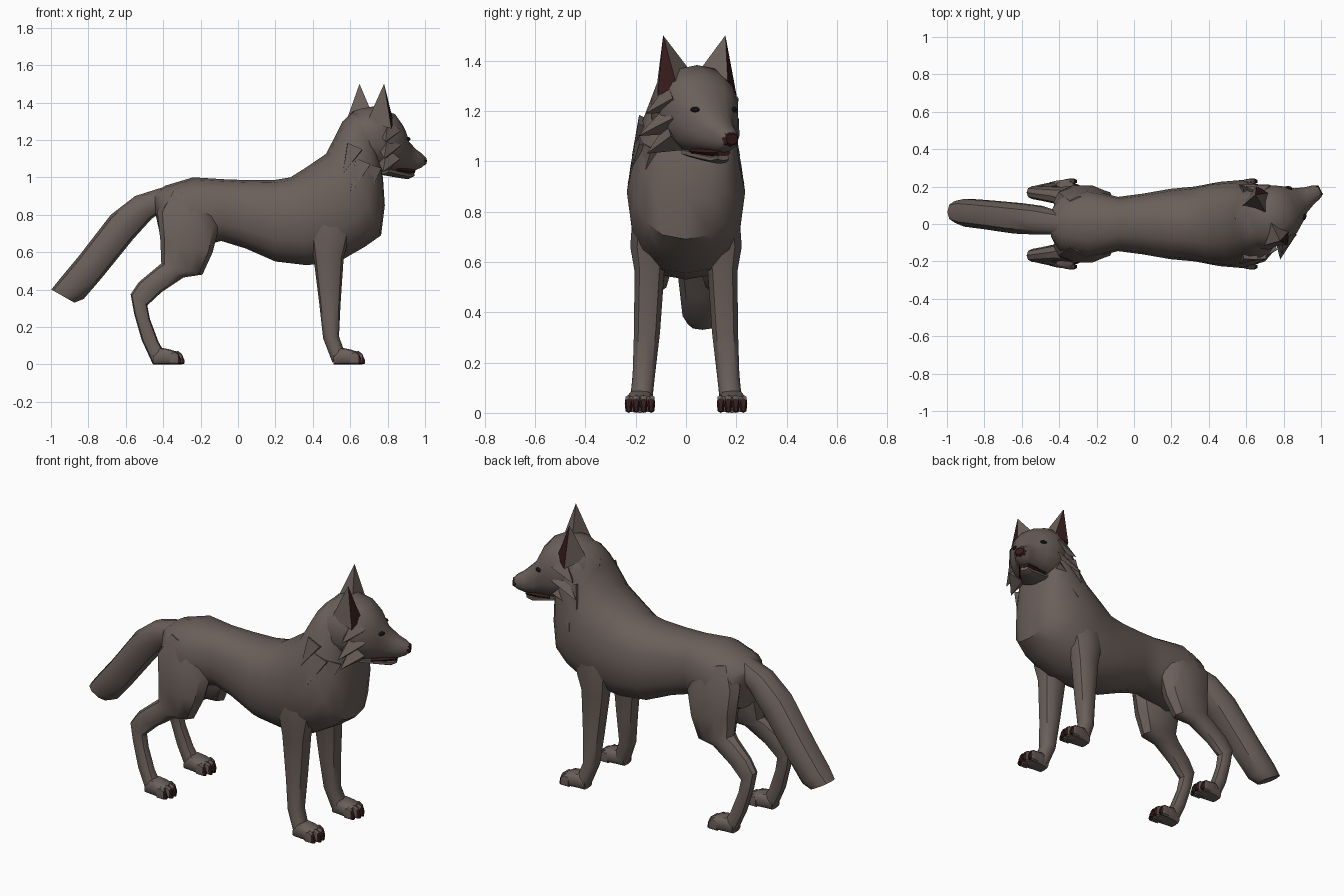
import bpy, bmesh, math
from mathutils import Matrix, Vector

if "Cube" in bpy.data.objects:
    bpy.data.objects.remove(bpy.data.objects["Cube"])


def material(name, rgb):
    m = bpy.data.materials.new(name)
    m.diffuse_color = (*rgb, 1)
    m.use_nodes = True
    m.node_tree.nodes["Principled BSDF"].inputs["Base Color"].default_value = m.diffuse_color
    return m


FUR = material("grey brown fur", (0.145, 0.115, 0.103))
DARK = material("dark red brown", (0.035, 0.011, 0.011))
BLACK = material("black eye", (0.008, 0.006, 0.006))
# The head is turned towards +y: local x is forward, local y is sideways
HEAD = Matrix.Translation((0.71, 0.03, 0)) @ Matrix.Rotation(math.radians(28), 4, 'Z')
WORLD = Matrix.Identity(4)


def finish(name, bm, mats, frame=WORLD, angle=40):
    bmesh.ops.recalc_face_normals(bm, faces=bm.faces[:])
    me = bpy.data.meshes.new(name)
    bm.to_mesh(me)
    bm.free()
    for m in mats:
        me.materials.append(m)
    ob = bpy.data.objects.new(name, me)
    bpy.context.collection.objects.link(ob)
    ob.matrix_world = frame
    bpy.ops.object.select_all(action='DESELECT')
    ob.select_set(True)
    bpy.context.view_layer.objects.active = ob
    if angle:
        bpy.ops.object.shade_smooth_by_angle(angle=math.radians(angle))
    return ob


def loft(name, rings, mats=(FUR,), n=12, frame=WORLD, side=1, power=0.85, rule=None):
    """Each ring: one outline point (x, z), the opposite one (x, z), centre y, half width."""
    bm = bmesh.new()
    loops = []
    for px, pz, qx, qz, y, w in rings:
        loop = []
        for i in range(n):
            t = 2 * math.pi * i / n
            c, s = (math.copysign(abs(v) ** power, v) for v in (math.cos(t), math.sin(t)))
            loop.append(bm.verts.new(((px + qx) / 2 + c * (px - qx) / 2, side * (y + s * w),
                                      (pz + qz) / 2 + c * (pz - qz) / 2)))
        loops.append(loop)
    for a, b in zip(loops, loops[1:]):
        for i in range(n):
            j = (i + 1) % n
            bm.faces.new((a[i], a[j], b[j], b[i]))
    bm.faces.new(loops[0])
    bm.faces.new(loops[-1])
    if rule:
        for f in bm.faces:
            f.material_index = int(rule(f.calc_center_median()))
    return finish(name, bm, mats, frame)


def upright(rows, y=0):
    """Rings standing upright: (x, top, bottom, half width)."""
    return [(x, t, x, b, y, w) for x, t, b, w in rows]


def tuft(name, base, tip, r, frame, side):
    """Flattened pointed lock of fur."""
    a, b = (Vector((p[0], side * p[1], p[2])) for p in (base, tip))
    d = b - a
    bm = bmesh.new()
    bmesh.ops.create_cone(bm, cap_ends=True, segments=4, radius1=r, radius2=0, depth=d.length,
                          matrix=Matrix.Translation((a + b) / 2) @ d.to_track_quat('Z', 'Y').to_matrix().to_4x4())
    return finish(name, bm, [FUR], frame, 0)


# Body and neck in one skin, rump to throat
loft("body", [
    (-.445, .915, -.44, .80, 0, .07), (-.39, .955, -.41, .66, 0, .15),
    (-.24, 1.0, -.27, .61, 0, .185), (-.08, .99, -.09, .66, 0, .145),
    (.05, .985, .04, .62, 0, .162), (.19, .985, .20, .55, 0, .188),
    (.28, 1.0, .37, .53, 0, .20), (.36, 1.05, .55, .555, 0, .225),
    (.47, 1.125, .68, .63, 0, .235), (.53, 1.24, .765, .69, 0, .215),
    (.56, 1.30, .785, .85, .01, .19), (.61, 1.345, .775, 1.0, .02, .17),
    (.68, 1.36, .76, 1.07, .03, .14)], n=16)

# Tail, swinging slightly to one side
loft("tail", [
    (-.36, .96, -.40, .82, 0, .06), (-.55, .90, -.46, .78, .02, .08),
    (-.68, .80, -.56, .67, .03, .085), (-.85, .58, -.73, .46, .05, .08),
    (-.95, .46, -.825, .35, .06, .077), (-.998, .40, -.875, .33, .065, .06)], n=10)

for side, tag in ((1, "left"), (-1, "right")):
    # Hind leg: thigh, shank, hock and cannon
    loft(f"{tag}_hind_leg", [
        (-.36, .93, -.17, .90, .08, .07), (-.432, .82, -.10, .74, .115, .085),
        (-.415, .66, -.135, .60, .125, .085), (-.41, .54, -.19, .48, .14, .065),
        (-.44, .515, -.29, .465, .15, .05), (-.53, .44, -.41, .385, .162, .04),
        (-.574, .375, -.485, .315, .168, .036), (-.555, .27, -.47, .24, .172, .034),
        (-.515, .13, -.425, .12, .18, .036), (-.455, .0, -.39, .06, .183, .042)],
        n=10, side=side)
    # Front leg
    loft(f"{tag}_front_leg", [
        (.38, .80, .62, .80, .13, .085), (.39, .66, .59, .66, .14, .085),
        (.405, .56, .565, .57, .145, .062), (.435, .32, .548, .32, .155, .054),
        (.455, .14, .540, .15, .168, .046), (.505, .01, .575, .05, .18, .045)],
        n=10, side=side)
    # Paws with four toes, the toe fronts dark
    for kind, x in (("front", .51), ("hind", -.455)):
        loft(f"{tag}_{kind}_paw", upright([
            (x, .05, 0, .04), (x + .04, .09, 0, .05), (x + .09, .08, 0, .057),
            (x + .13, .068, 0, .055)], .183), n=10, side=side, power=.6)
        for k in range(4):
            y, out = .138 + .030 * k, (0, .018, .018, 0)[k]
            loft(f"{tag}_{kind}_toe_{k + 1}", upright([
                (x + .09, .06, 0, .012), (x + .115 + out, .072, 0, .0155),
                (x + .135 + out, .058, 0, .0145), (x + .15 + out, .025, .004, .007)], y),
                mats=(FUR, DARK), n=8, side=side, power=.7,
                rule=lambda c, lim=x + .127 + out: c.x > lim and c.z < .06)

    # Ear: four-sided point with a dark opening facing front and out
    bm = bmesh.new()
    base = [bm.verts.new((u, side * v, z)) for u, v, z in (
        (.01, .025, 1.365), (.075, .115, 1.30), (.03, .178, 1.26), (-.085, .12, 1.30))]
    tip = bm.verts.new((.006, side * .14, 1.5))
    for i in range(4):
        f = bm.faces.new((base[i], base[(i + 1) % 4], tip))
        if i == 1:
            hole = bmesh.ops.inset_region(bm, faces=[f], thickness=.006, depth=-.004)
            f.material_index = 1
    bm.faces.new(base)
    finish(f"{tag}_ear", bm, [FUR, DARK], HEAD, 0)

    # Cheek ruff and neck locks
    for k, (bz, tz, tu, tv) in enumerate(((1.25, 1.19, -.02, .205), (1.17, 1.10, -.04, .228),
                                          (1.10, 1.03, -.03, .195))):
        tuft(f"{tag}_cheek_tuft_{k + 1}", (.05, .11, bz), (tu, tv, tz), .065, HEAD, side)
    for k, (b, t) in enumerate((((.66, .15, 1.07), (.60, .232, .91)),
                                ((.71, .12, 1.05), (.69, .185, .88)),
                                ((.62, .15, 1.15), (.56, .215, 1.02)))):
        tuft(f"{tag}_neck_tuft_{k + 1}", b, t, .06, WORLD, side)

    # Eye
    bm = bmesh.new()
    bmesh.ops.create_icosphere(bm, subdivisions=2, radius=1, matrix=Matrix.Translation(
        (.178, side * .088, 1.205)) @ Matrix.Rotation(side * math.radians(-35), 4, 'Z')
        @ Matrix.Diagonal((.02, .012, .011, 1)))
    finish(f"{tag}_eye", bm, [BLACK], HEAD)

# Head: skull, brow and upper muzzle
loft("head", upright([
    (-.15, 1.29, 1.12, .10), (-.07, 1.365, 1.06, .155), (.03, 1.382, 1.03, .165),
    (.11, 1.35, 1.03, .145), (.165, 1.29, 1.035, .108), (.205, 1.205, 1.035, .075),
    (.26, 1.155, 1.035, .052), (.30, 1.13, 1.05, .042), (.318, 1.115, 1.065, .028)]),
    n=14, frame=HEAD)
# Lower jaw, mouth and nose
loft("lower_jaw", upright([
    (.06, 1.06, 1.015, .09), (.15, 1.04, 1.0, .065), (.22, 1.028, .99, .042),
    (.252, 1.025, 1.003, .025)]), n=10, frame=HEAD)
loft("mouth", upright([
    (.12, 1.06, 1.02, .085), (.20, 1.055, 1.015, .053), (.255, 1.05, 1.02, .03)]),
    mats=(DARK,), n=8, frame=HEAD)
loft("nose", upright([
    (.285, 1.125, 1.07, .03), (.308, 1.122, 1.056, .037), (.326, 1.108, 1.066, .026)]),
    mats=(DARK,), n=8, frame=HEAD)
